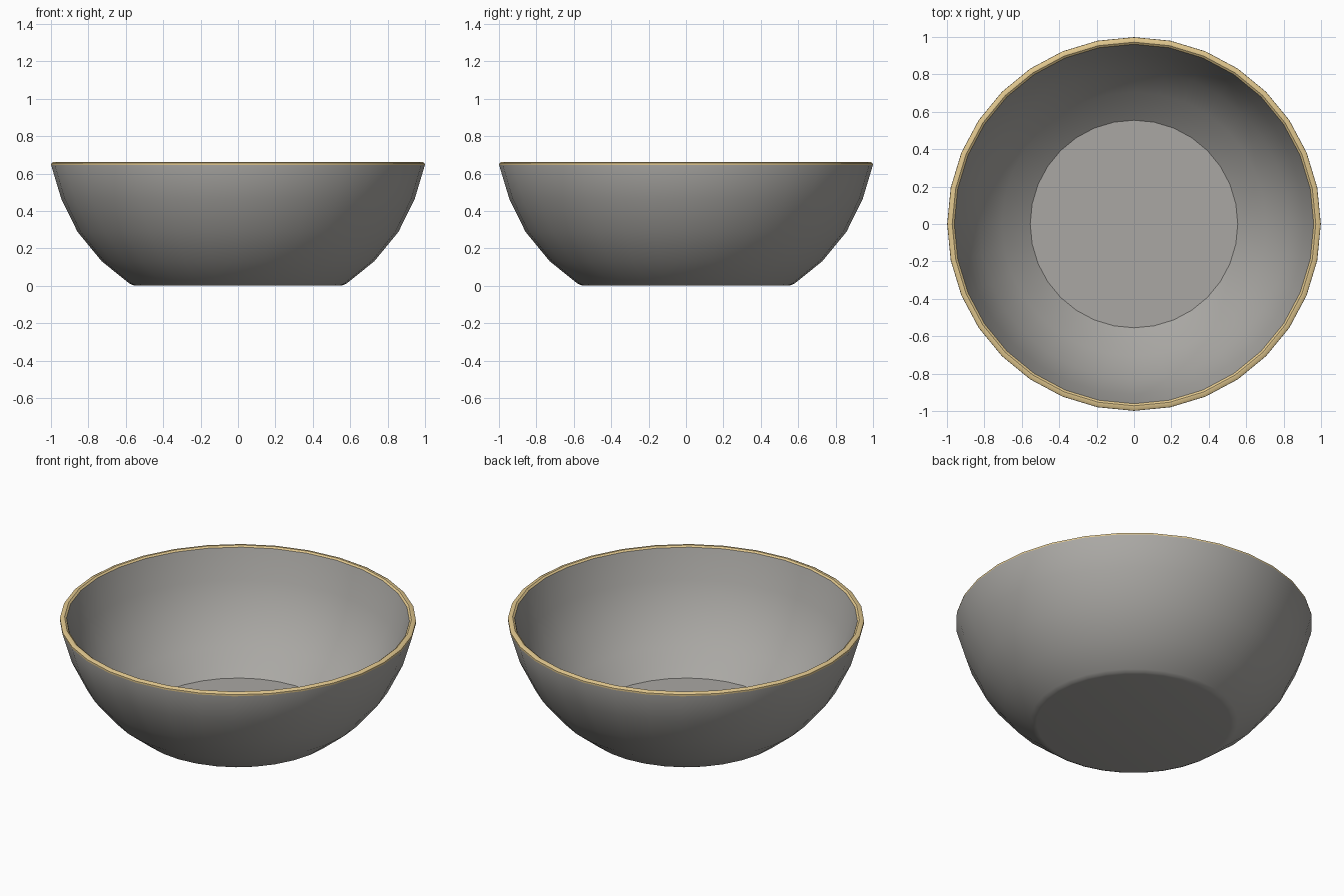
import bpy, bmesh, math

if "Cube" in bpy.data.objects:
    bpy.data.objects.remove(bpy.data.objects["Cube"])

SIDES = 32


def material(name, rgb):
    m = bpy.data.materials.new(name)
    m.diffuse_color = (*rgb, 1)
    m.use_nodes = True
    m.node_tree.nodes["Principled BSDF"].inputs["Base Color"].default_value = m.diffuse_color
    return m


grey = material("warm_grey", (0.40, 0.39, 0.37))
tan = material("tan_rim", (0.75, 0.57, 0.27))

# bowl cross-section: underside centre, outer wall, lip, inner wall, floor
profile = [(0.545, 0.0), (0.562, 0.003), (0.582, 0.013),
           (0.728, 0.13), (0.858, 0.288), (0.945, 0.465),
           (0.999, 0.645), (0.998, 0.655), (0.985, 0.662),
           (0.972, 0.662), (0.961, 0.654), (0.957, 0.642),
           (0.911, 0.475), (0.828, 0.306), (0.706, 0.156), (0.555, 0.034)]
RIM = range(6, 10)  # profile segments that form the lip

bm = bmesh.new()
rings = []
for r, z in profile:
    rings.append([bm.verts.new((r * math.cos(2 * math.pi * i / SIDES),
                                r * math.sin(2 * math.pi * i / SIDES), z))
                  for i in range(SIDES)])
for k in range(len(rings) - 1):
    a, b = rings[k], rings[k + 1]
    for i in range(SIDES):
        j = (i + 1) % SIDES
        f = bm.faces.new((a[i], a[j], b[j], b[i]))
        f.material_index = 1 if k in RIM else 0

# flat underside and inner floor
bm.faces.new(list(reversed(rings[0])))
bm.faces.new(rings[-1])
bmesh.ops.recalc_face_normals(bm, faces=bm.faces)

mesh = bpy.data.meshes.new("bowl")
bm.to_mesh(mesh)
bm.free()
mesh.materials.append(grey)
mesh.materials.append(tan)
bowl = bpy.data.objects.new("bowl", mesh)
bpy.context.collection.objects.link(bowl)

# smooth walls, crisp floor edge
bpy.context.view_layer.objects.active = bowl
bowl.select_set(True)
bpy.ops.object.shade_smooth_by_angle(angle=math.radians(35))
